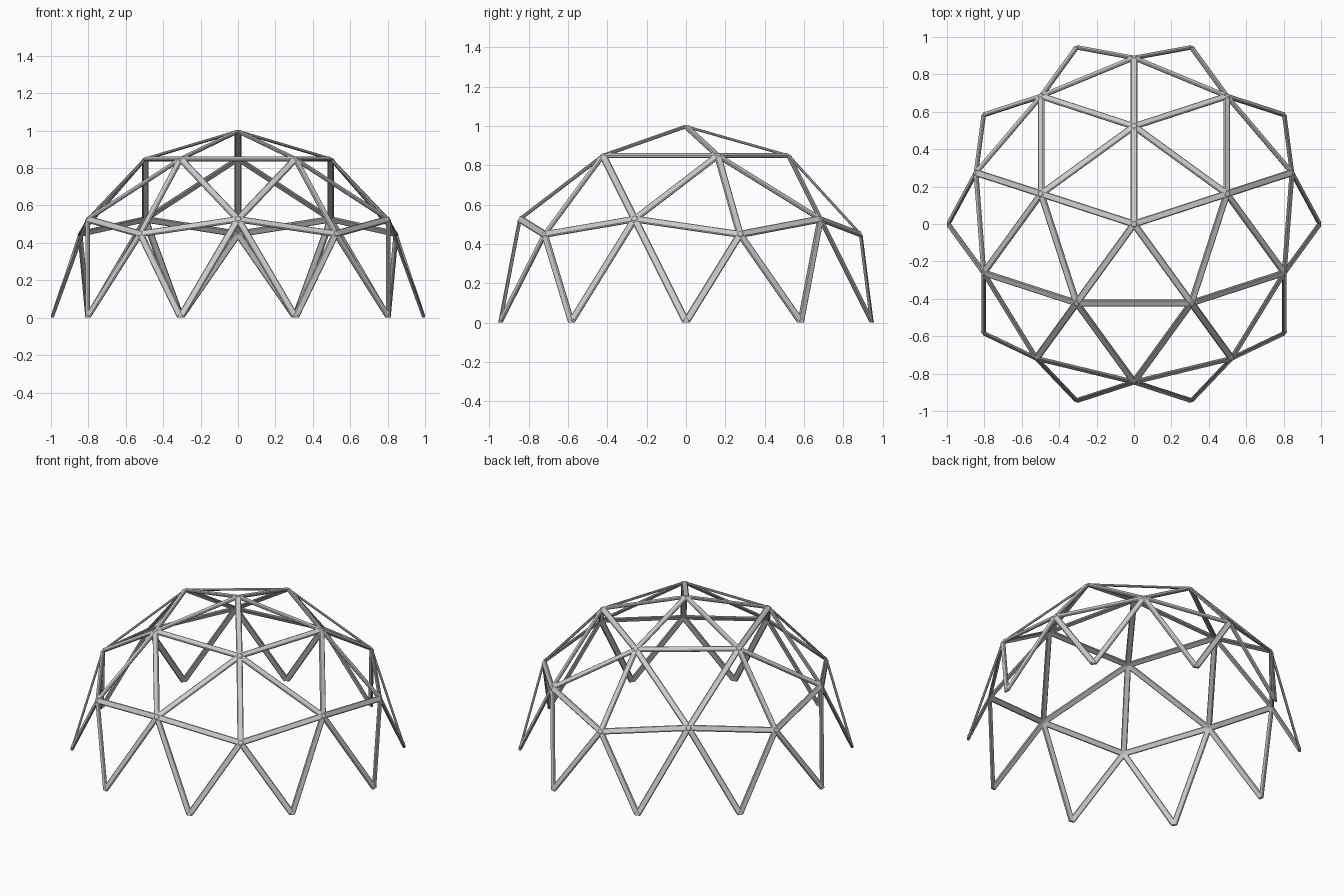
import bpy, bmesh, math
from mathutils import Matrix, Vector

if "Cube" in bpy.data.objects:
    bpy.data.objects.remove(bpy.data.objects["Cube"])

R = 0.993            # dome radius to strut centre
LIFT = 0.004         # small lift of the whole dome
HW, HT = 0.0185, 0.0068   # half width and half thickness of a strut

# Geodesic guide: icosahedron split once
guide = bmesh.new()
for level in (1, 2):
    guide.clear()
    bmesh.ops.create_icosphere(guide, subdivisions=level, radius=R)
    if len(guide.verts) == 42:
        break
bmesh.ops.rotate(guide, verts=guide.verts, cent=(0, 0, 0),
                 matrix=Matrix.Rotation(math.pi / 2, 3, 'Z'))


def frame(x, n):
    """Rotation with local X along x and local Z as near n as possible."""
    x = x.normalized()
    y = n.cross(x).normalized()
    return Matrix((x, y, x.cross(y))).transposed()


# Chamfered flat bar section
SECTION = [(HW, -HT * .4), (HW, HT * .4), (HW * .75, HT), (-HW * .75, HT),
           (-HW, HT * .4), (-HW, -HT * .4), (-HW * .75, -HT), (HW * .75, -HT)]


def add_strut(bm, a, b):
    m = frame(b - a, (a + b).normalized())
    rings = [[bm.verts.new(p + m @ Vector((0, w, t))) for w, t in SECTION]
             for p in (a, b)]
    for i in range(8):
        j = (i + 1) % 8
        bm.faces.new((rings[0][i], rings[0][j], rings[1][j], rings[1][i]))
    bm.faces.new(rings[0][::-1])
    bm.faces.new(rings[1])


def add_joint(bm, p):
    # Rounded chamfered disc; foot discs lean with the legs
    n = p.normalized()
    if p.z < 0.01:
        n = (n + Vector((0, 0, 0.27))).normalized()
    m = frame(n.cross(Vector((0.31, 0.17, 0.93))), n)
    levels = []
    for r, t in ((.75, -1), (1, -.4), (1, .4), (.75, 1)):
        levels.append([bm.verts.new(p + m @ Vector((
            HW * r * math.cos(k * math.pi / 6),
            HW * r * math.sin(k * math.pi / 6), HT * t))) for k in range(12)])
    for lo, hi in zip(levels, levels[1:]):
        for i in range(12):
            j = (i + 1) % 12
            bm.faces.new((lo[i], lo[j], hi[j], hi[i]))
    bm.faces.new(levels[0][::-1])
    bm.faces.new(levels[-1])


def finish(bm, name):
    # Trim the feet flat on the ground, then close the cuts
    cut = bmesh.ops.bisect_plane(
        bm, geom=bm.verts[:] + bm.edges[:] + bm.faces[:], dist=1e-6,
        plane_co=(0, 0, -LIFT), plane_no=(0, 0, 1), clear_inner=True)
    rim = [g for g in cut["geom_cut"] if isinstance(g, bmesh.types.BMEdge)]
    bmesh.ops.holes_fill(bm, edges=rim, sides=0)
    bmesh.ops.recalc_face_normals(bm, faces=bm.faces)
    me = bpy.data.meshes.new(name)
    bm.to_mesh(me)
    bm.free()
    ob = bpy.data.objects.new(name, me)
    ob.location.z = LIFT
    bpy.context.collection.objects.link(ob)


# Struts of the upper half, without the ground ring
struts = bmesh.new()
for e in guide.edges:
    a, b = (v.co.copy() for v in e.verts)
    if min(a.z, b.z) > -0.01 and max(a.z, b.z) > 0.01:
        add_strut(struts, a, b)
finish(struts, "dome_struts")

# Joints where struts meet, including the feet
joints = bmesh.new()
for v in guide.verts:
    if v.co.z > -0.01:
        add_joint(joints, v.co.copy())
finish(joints, "dome_joints")
guide.free()
